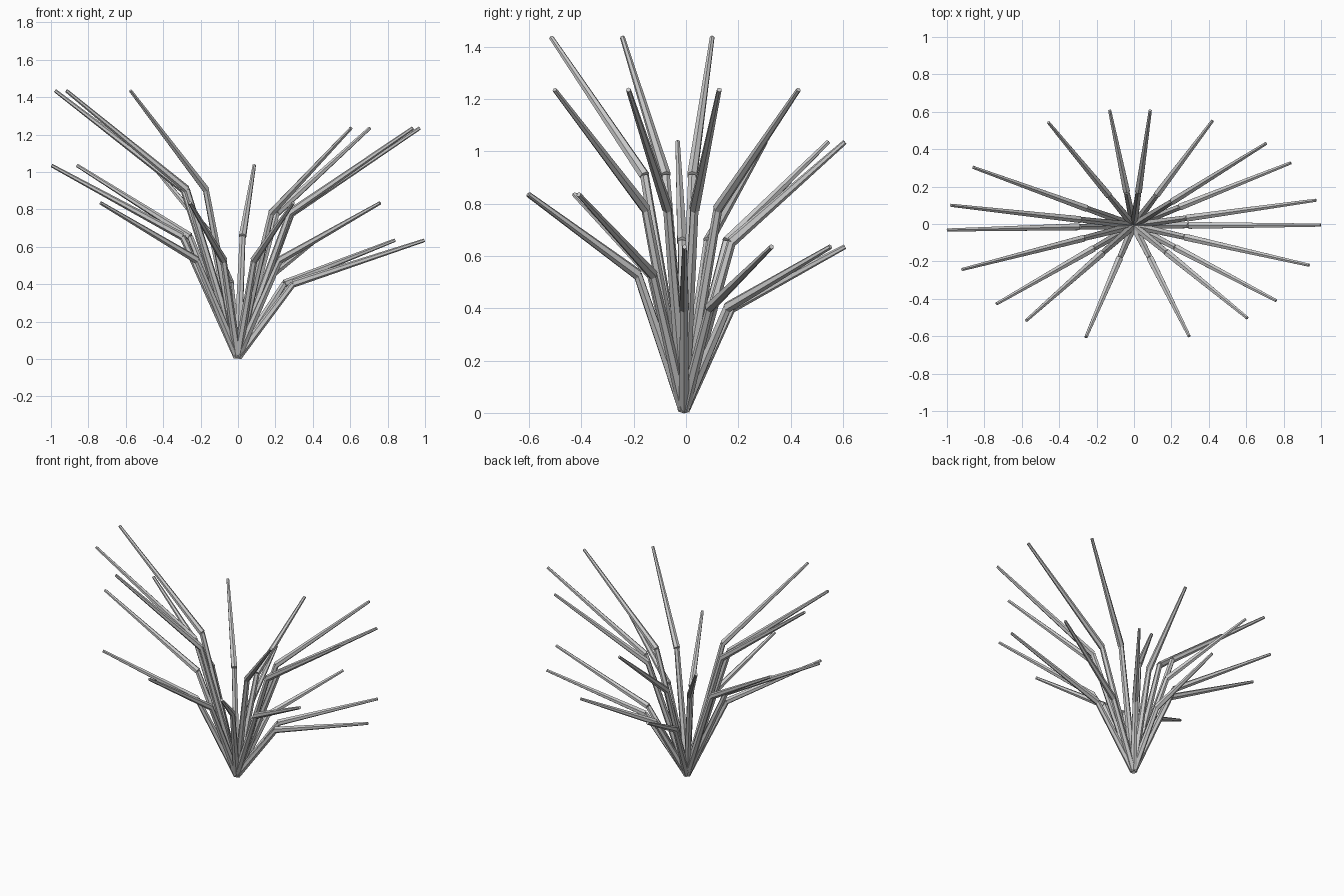
import bpy
from mathutils import Vector

if "Cube" in bpy.data.objects:
    bpy.data.objects.remove(bpy.data.objects["Cube"])

BASE = Vector((-0.002, -0.008, 0.012))
SIDES = 6

# blade tips grouped by height: z -> (x, y) in plan
TIPS = {
    0.64: [(0.997, -0.006), (0.838, 0.327), (0.42, 0.552), (-0.13, 0.607)],
    0.84: [(-0.735, -0.427), (-0.257, -0.605), (0.295, -0.6), (0.76, -0.41)],
    1.04: [(0.087, 0.607), (-0.458, 0.543), (-0.86, 0.303), (-0.997, -0.032)],
    1.24: [(0.972, 0.127), (0.705, 0.43), (0.605, -0.502), (0.935, -0.22)],
    1.44: [(-0.978, 0.1), (-0.918, -0.243), (-0.575, -0.515)],
}


def tapered_rod(name, start, end, r_start, r_end):
    axis = end - start
    bpy.ops.mesh.primitive_cone_add(
        vertices=SIDES, radius1=r_start, radius2=r_end, depth=axis.length,
        location=(start + end) / 2,
        rotation=axis.to_track_quat('Z', 'Y').to_euler())
    bpy.context.object.name = name


# each leaf: a steep lower stem, then a blade bending outward
for z, plan in TIPS.items():
    for x, y in plan:
        tip = Vector((x, y, z - 0.005))
        joint = BASE.lerp(tip, 0.297)
        joint.z = z * 0.63
        tapered_rod("lower_stem", BASE, joint, 0.023, 0.017)
        tapered_rod("upper_blade", joint, tip, 0.021, 0.0095)
